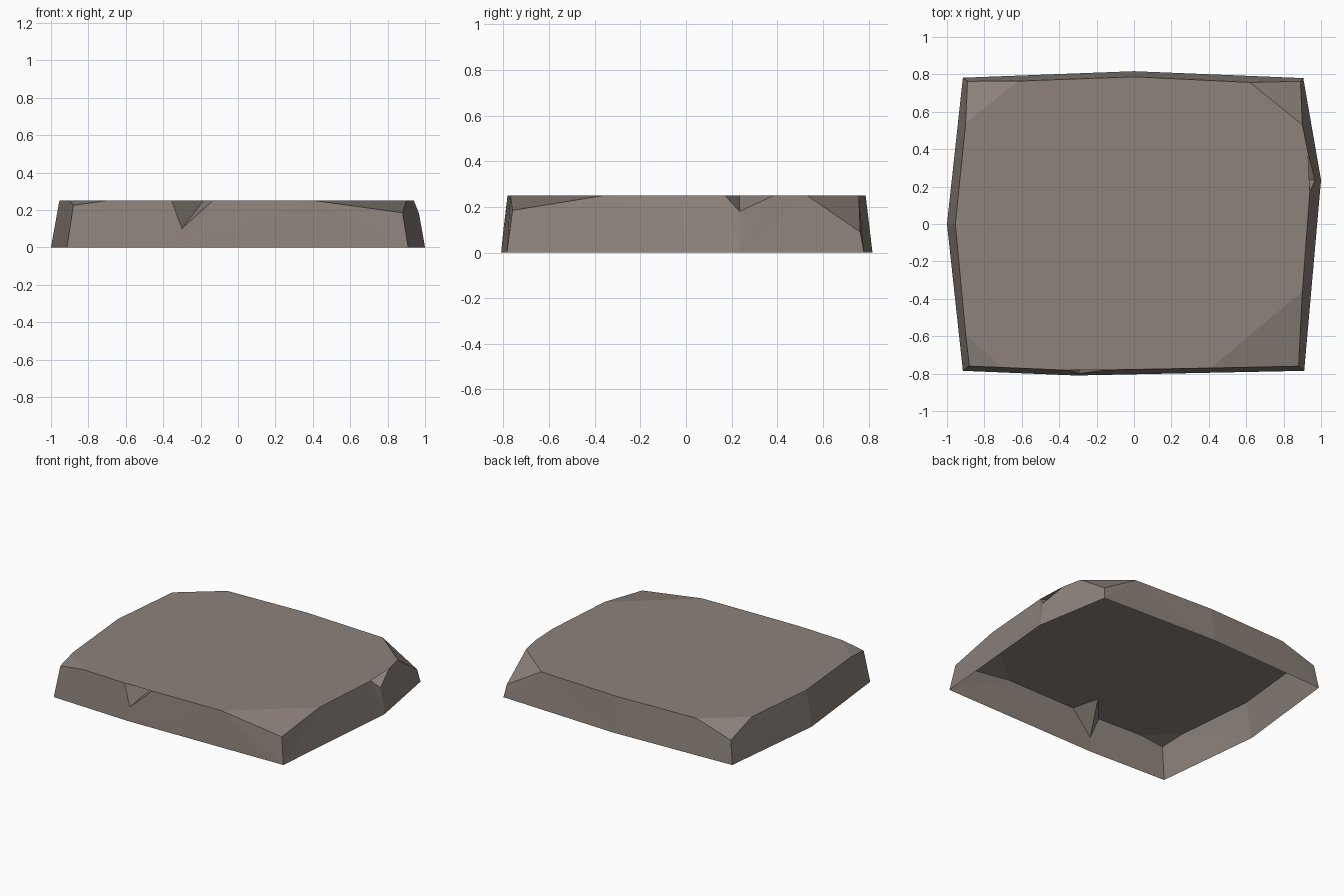
import bpy
import bmesh

if "Cube" in bpy.data.objects:
    bpy.data.objects.remove(bpy.data.objects["Cube"])

H = 0.25  # slab height

stone = bpy.data.materials.new("warm grey stone")
stone.diffuse_color = (0.262, 0.223, 0.195, 1)
stone.use_nodes = True
stone.node_tree.nodes["Principled BSDF"].inputs["Base Color"].default_value = stone.diffuse_color

# Posts around the slab, counter-clockwise from the front left corner:
# base xy, rim xyz, top points before and after, notch apex.
# No top points = the plain rim; no apex = a single flat corner chip.
posts = [
    ((-0.915, -0.785), (-0.88, -0.76, 0.225), ((-0.90, -0.59), (-0.70, -0.767)), None),
    ((-0.31, -0.81), (-0.30, -0.80, 0.10), ((-0.355, -0.782), (-0.135, -0.78)), (-0.185, -0.585)),
    ((0.91, -0.785), (0.88, -0.76, 0.185), ((0.41, -0.77), (0.90, -0.36)), None),
    ((1.0, 0.235), (0.968, 0.235, 0.18), ((0.94, 0.17), (0.93, 0.385)), (0.77, 0.235)),
    ((0.905, 0.78), (0.89, 0.763, 0.09), ((0.90, 0.53), (0.62, 0.757)), None),
    ((0.0, 0.817), (0.0, 0.787, H), None, None),
    ((-0.915, 0.782), (-0.89, 0.763, 0.165), ((-0.62, 0.764), (-0.90, 0.54)), None),
    ((-1.0, 0.0), (-0.955, 0.0, H), None, None),
]

bm = bmesh.new()


def vert(p, z=H):
    return bm.verts.new((p[0], p[1], z))


# Chips and notches, collecting the top outline on the way
ring, top = [], []
for base, rim, chip, apex in posts:
    b, r = vert(base, 0), vert(rim, rim[2])
    before = after = tip = None
    if chip:
        before, after = vert(chip[0]), vert(chip[1])
        if apex:
            tip = vert(apex)
            bm.faces.new((before, r, tip))
            bm.faces.new((r, after, tip))
        else:
            bm.faces.new((before, r, after))
        top += [v for v in (before, tip, after) if v]
    else:
        top.append(r)
    ring.append((b, r, before, after))

# Walls between neighbouring posts (the underside stays open)
for i, (b0, r0, _, after) in enumerate(ring):
    b1, r1, before, _ = ring[(i + 1) % len(ring)]
    bm.faces.new([v for v in (b0, b1, r1, before, after, r0) if v])

# Flat top
bm.faces.new(top)
bmesh.ops.triangulate(bm, faces=[f for f in bm.faces if len(f.verts) > 3])

mesh = bpy.data.meshes.new("stone_slab")
bm.to_mesh(mesh)
bm.free()
mesh.materials.append(stone)
bpy.context.collection.objects.link(bpy.data.objects.new("stone_slab", mesh))
